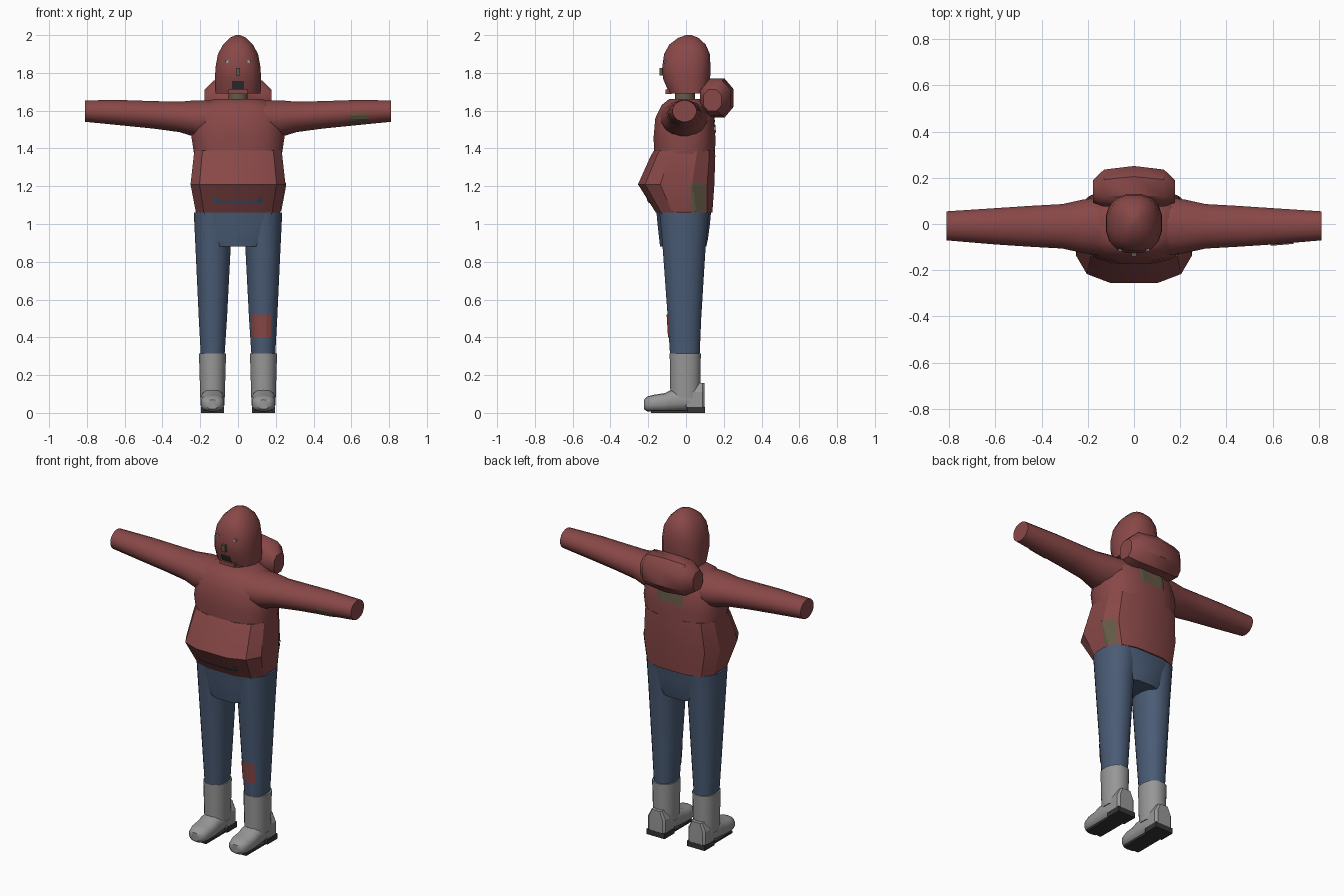
import bpy, bmesh, math
from mathutils import Vector
from mathutils.bvhtree import BVHTree

if "Cube" in bpy.data.objects:
    bpy.data.objects.remove(bpy.data.objects["Cube"])


def material(name, rgb):
    m = bpy.data.materials.new(name)
    m.diffuse_color = (*rgb, 1)
    m.use_nodes = True
    m.node_tree.nodes["Principled BSDF"].inputs["Base Color"].default_value = m.diffuse_color
    return m


RED = material("faded red cloth", (0.25, 0.064, 0.064))
BLUE = material("denim blue", (0.068, 0.105, 0.178))
GREY = material("boot grey", (0.31, 0.31, 0.31))
DARK = material("dark rubber", (0.035, 0.035, 0.035))
OLIVE = material("olive brown", (0.125, 0.10, 0.06))


def finish(name, bm, mat, angle=40):
    bmesh.ops.recalc_face_normals(bm, faces=bm.faces)
    me = bpy.data.meshes.new(name)
    bm.to_mesh(me)
    bm.free()
    ob = bpy.data.objects.new(name, me)
    bpy.context.collection.objects.link(ob)
    me.materials.append(mat)
    bpy.ops.object.select_all(action='DESELECT')
    ob.select_set(True)
    bpy.context.view_layer.objects.active = ob
    bpy.ops.object.shade_smooth_by_angle(angle=math.radians(angle))
    return ob


def loft(name, mat, axis, rings, n=12, power=2.0, angle=40):
    """Skin superellipse rings (position, centre a, centre b, radius a, radius b)."""
    bm = bmesh.new()
    loops = []
    for t, ca, cb, ra, rb in rings:
        loop = []
        for i in range(n):
            w = 2 * math.pi * (i + 0.5) / n
            c, s = math.cos(w), math.sin(w)
            a = ca + ra * math.copysign(abs(c) ** (2 / power), c)
            b = cb + rb * math.copysign(abs(s) ** (2 / power), s)
            co = {'x': (t, a, b), 'y': (a, t, b), 'z': (a, b, t)}[axis]
            loop.append(bm.verts.new(co))
        loops.append(loop)
    for p, q in zip(loops, loops[1:]):
        for i in range(n):
            j = (i + 1) % n
            bm.faces.new((p[i], p[j], q[j], q[i]))
    bm.faces.new(loops[0])
    bm.faces.new(loops[-1])
    return finish(name, bm, mat, angle)


def patch(name, mat, target, point, direction, nu=8, nv=6):
    """Thin plate projected on a part; point(u, v) gives ray starts."""
    me = target.data
    tree = BVHTree.FromPolygons([v.co for v in me.vertices],
                                [p.vertices for p in me.polygons])
    d = Vector(direction).normalized()
    bm = bmesh.new()
    grid = [[tree.ray_cast(Vector(point(i / nu, j / nv)), d)[0]
             for j in range(nv + 1)] for i in range(nu + 1)]
    vs = [[bm.verts.new(p - d * 0.005) if p else None for p in row] for row in grid]
    for i in range(nu):
        for j in range(nv):
            quad = (vs[i][j], vs[i + 1][j], vs[i + 1][j + 1], vs[i][j + 1])
            if all(quad):
                bm.faces.new(quad)
    bmesh.ops.recalc_face_normals(bm, faces=bm.faces)
    bm.normal_update()
    if sum((f.normal.dot(d) for f in bm.faces)) > 0:
        bmesh.ops.reverse_faces(bm, faces=bm.faces)
    me = bpy.data.meshes.new(name)
    bm.to_mesh(me)
    bm.free()
    me.materials.append(mat)
    bpy.context.collection.objects.link(bpy.data.objects.new(name, me))


def box(name, mat, centre, size):
    bm = bmesh.new()
    bmesh.ops.create_cube(bm, size=1)
    for v in bm.verts:
        v.co = Vector([c + s * k for c, s, k in zip(centre, size, v.co)])
    return finish(name, bm, mat)


# Jacket: overhanging belly and chest
belly = loft("jacket_belly", RED, 'z', [
    (1.06, 0, -0.01, 0.228, 0.153), (1.21, 0, -0.052, 0.257, 0.207),
    (1.36, 0, -0.016, 0.24, 0.175), (1.39, 0, -0.008, 0.235, 0.165)],
    power=3, angle=30)
chest = loft("jacket_chest", RED, 'z', [
    (1.33, 0, -0.007, 0.23, 0.163), (1.46, 0, -0.008, 0.25, 0.166),
    (1.56, 0, -0.008, 0.235, 0.157), (1.63, 0, -0.005, 0.19, 0.125),
    (1.662, 0, 0, 0.13, 0.09)], n=16, power=2.6)

# Sleeves, legs and boots on both sides
for s, side in ((1, "left"), (-1, "right")):
    sleeve = loft(side + "_sleeve", RED, 'x', [
        (s * 0.13, -0.01, 1.56, 0.13, 0.095), (s * 0.22, -0.01, 1.557, 0.118, 0.1),
        (s * 0.31, -0.01, 1.567, 0.098, 0.082), (s * 0.45, -0.01, 1.578, 0.09, 0.074),
        (s * 0.6, -0.01, 1.588, 0.08, 0.069), (s * 0.81, -0.008, 1.598, 0.064, 0.058)],
        n=16)
    leg = loft(side + "_trouser_leg", BLUE, 'z', [
        (0.29, s * 0.134, -0.006, 0.063, 0.079), (0.5, s * 0.133, -0.008, 0.076, 0.09),
        (0.88, s * 0.132, -0.01, 0.095, 0.116), (1.062, s * 0.124, -0.01, 0.112, 0.133)],
        n=16, power=2.2)
    loft(side + "_boot_shaft", GREY, 'z', [
        (0.08, s * 0.135, -0.004, 0.066, 0.08), (0.315, s * 0.135, -0.004, 0.073, 0.084)],
        n=16, power=2.2)
    loft(side + "_boot_foot", GREY, 'y', [
        (-0.222, s * 0.135, 0.045, 0.03, 0.025), (-0.205, s * 0.135, 0.047, 0.052, 0.04),
        (-0.17, s * 0.135, 0.051, 0.063, 0.045), (-0.11, s * 0.135, 0.055, 0.064, 0.05),
        (-0.08, s * 0.135, 0.064, 0.064, 0.058), (0.02, s * 0.135, 0.07, 0.06, 0.058)],
        n=14, power=2.5)
    loft(side + "_boot_heel", GREY, 'z', [
        (0.03, s * 0.135, 0.045, 0.06, 0.055), (0.11, s * 0.135, 0.045, 0.06, 0.055),
        (0.158, s * 0.135, 0.05, 0.035, 0.048)], n=8, power=7, angle=25)
    box(side + "_heel_block", DARK, (s * 0.135, 0.052, 0.016), (0.12, 0.095, 0.032))
    box(side + "_sole", DARK, (s * 0.135, -0.085, 0.006), (0.1, 0.2, 0.012))
    if s == 1:
        # Mending patches on one sleeve and one knee
        patch("knee_patch", RED, leg,
              lambda u, v: (0.075 + 0.1 * u, -1, 0.4 + 0.12 * v), (0, 1, 0))
        patch("sleeve_patch", OLIVE, sleeve,
              lambda u, v: (0.59 + 0.1 * u, -1, 1.525 + 0.06 * v), (0, 1, 0))

# Trouser seat
loft("trouser_seat", BLUE, 'z', [
    (0.88, 0, -0.015, 0.13, 0.125), (0.92, 0, -0.013, 0.165, 0.132),
    (1.0, 0, -0.012, 0.19, 0.142), (1.065, 0, -0.012, 0.23, 0.148)],
    power=3, angle=30)

# Neck, head covering and the lowered hood behind it
loft("neck", OLIVE, 'z', [(1.64, 0, -0.005, 0.055, 0.055),
                          (1.73, 0, -0.005, 0.05, 0.05)], n=10)
head = loft("head_cover", RED, 'z', [
    (1.69, 0, 0.015, 0.122, 0.105), (1.77, 0, 0.003, 0.124, 0.127),
    (1.83, 0, 0.002, 0.121, 0.13), (1.9, 0, 0.005, 0.108, 0.123),
    (1.95, 0, 0.008, 0.08, 0.098), (1.985, 0, 0.012, 0.045, 0.055),
    (2.0, 0, 0.015, 0.012, 0.015)], n=16, power=2.4)
loft("lowered_hood", RED, 'x', [
    (-0.178, 0.14, 1.655, 0.052, 0.06), (-0.13, 0.155, 1.665, 0.086, 0.1),
    (0, 0.165, 1.667, 0.092, 0.11), (0.13, 0.155, 1.665, 0.086, 0.1),
    (0.178, 0.14, 1.655, 0.052, 0.06)], n=8, power=2.3, angle=40)

# Face details
for s, side in ((1, "left"), (-1, "right")):
    box(side + "_eye", GREY, (s * 0.058, -0.108, 1.86), (0.018, 0.018, 0.014))
box("nose", OLIVE, (0, -0.13, 1.805), (0.022, 0.022, 0.04))
patch("mouth", DARK, head,
      lambda u, v: (-0.032 + 0.064 * u, -1, 1.715 + 0.042 * v), (0, 1, 0))
box("chin_band", RED, (0, -0.093, 1.7), (0.1, 0.03, 0.022))

# Pocket edge: thin strip that rises at both ends
patch("pocket_edge", BLUE, belly,
      lambda u, v: (-0.13 + 0.26 * u, -1,
                    1.11 + v * (0.015 + 0.027 * max(0, abs(u - 0.5) - 0.38) / 0.12)),
      (0, 1, 0), nu=24, nv=3)

# Mending patches on the jacket
patch("side_patch", OLIVE, belly,
      lambda u, v: (1, 0.025 + 0.075 * u, 1.07 + 0.15 * v), (-1, 0, 0))
patch("back_patch", OLIVE, chest,
      lambda u, v: (-0.085 + 0.17 * u, 1, 1.48 + 0.1 * v), (0, -1, 0))
